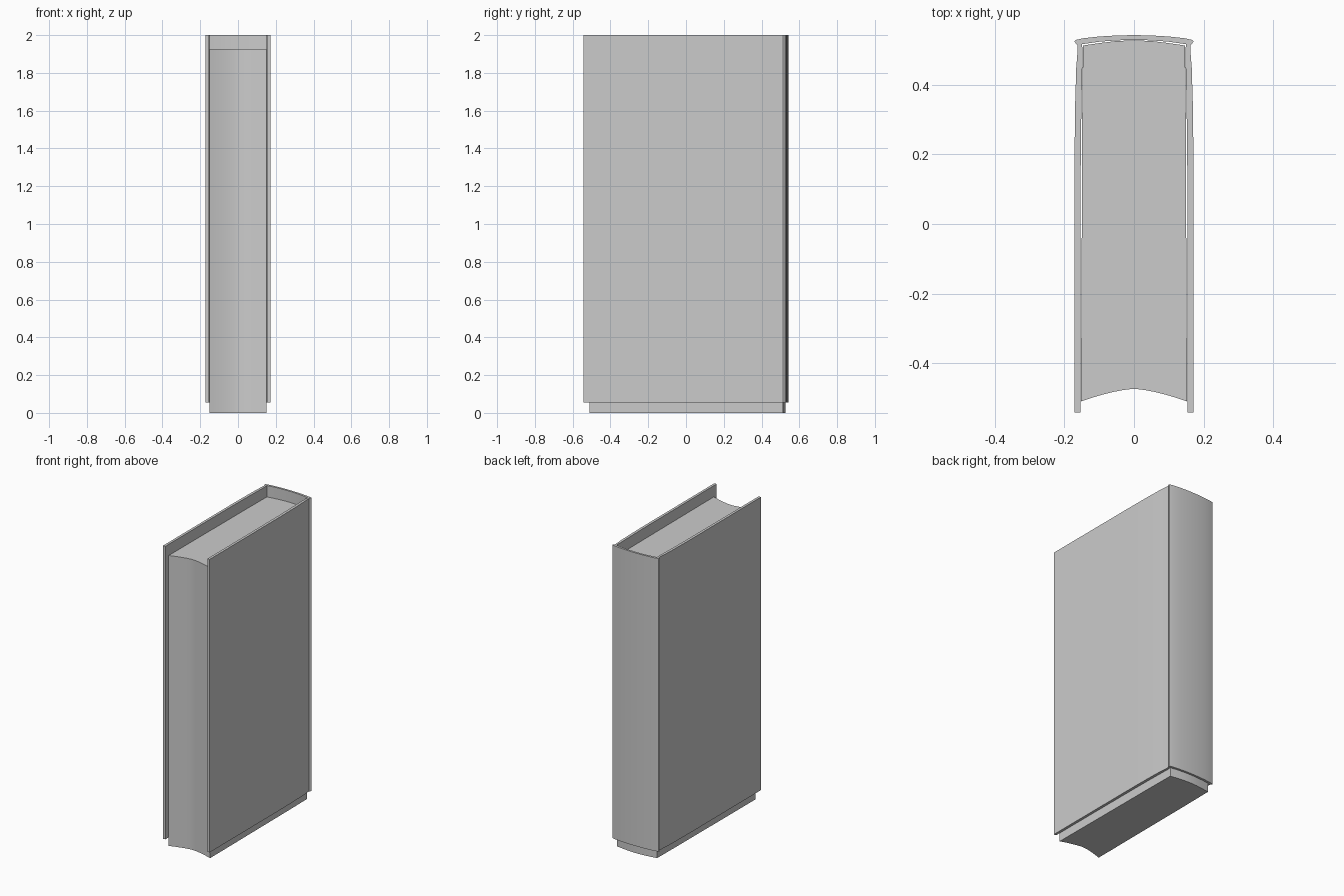
import bpy, bmesh, math

if "Cube" in bpy.data.objects:
    bpy.data.objects.remove(bpy.data.objects["Cube"])


def mirror_path(half):
    """Complete a left-to-centre path with its mirrored right side."""
    return half + [(-x, y) for x, y in reversed(half) if abs(x) > 1e-6]


def extrude_profile(name, outline, z0, z1):
    """Make a capped vertical prism from a plan outline."""
    bm = bmesh.new()
    base = bm.faces.new([bm.verts.new((x, y, z0)) for x, y in outline])
    result = bmesh.ops.extrude_face_region(bm, geom=[base], use_keep_orig=True)
    for v in result["geom"]:
        if isinstance(v, bmesh.types.BMVert):
            v.co.z = z1
    bmesh.ops.recalc_face_normals(bm, faces=bm.faces)
    mesh = bpy.data.meshes.new(name)
    bm.to_mesh(mesh)
    bm.free()
    obj = bpy.data.objects.new(name, mesh)
    bpy.context.collection.objects.link(obj)
    bpy.ops.object.select_all(action="DESELECT")
    bpy.context.view_layer.objects.active = obj
    obj.select_set(True)
    bpy.ops.object.shade_smooth_by_angle(angle=math.radians(30))
    return obj


# Hard cover: two boards, pinched hinge grooves and a rounded spine
outer = mirror_path([
    (-0.171, -0.542), (-0.171, 0.20), (-0.169, 0.35), (-0.166, 0.45),
    (-0.162, 0.500), (-0.162, 0.514), (-0.168, 0.520), (-0.171, 0.525),
    (-0.168, 0.529), (-0.145, 0.534), (-0.10, 0.539), (-0.05, 0.542), (0, 0.543),
])
inner = mirror_path([
    (-0.154, -0.542), (-0.154, -0.20), (-0.153, 0.20), (-0.151, 0.35),
    (-0.148, 0.48), (-0.149, 0.517), (-0.10, 0.524), (-0.05, 0.528), (0, 0.529),
])
extrude_profile("cover", outer + inner[::-1], 0.055, 2.0)

# Page block: hollowed fore edge and rounded back
fore_edge = []
for i in range(17):
    x = -0.152 + 0.304 * i / 16
    fore_edge.append((x, -0.474 - 0.036 * (abs(x) / 0.152) ** 1.5))
back_edge = mirror_path([
    (-0.152, -0.40), (-0.150, 0.0), (-0.149, 0.30), (-0.147, 0.48),
    (-0.147, 0.513), (-0.10, 0.520), (-0.05, 0.526), (0, 0.528),
])
extrude_profile("page_block", fore_edge + back_edge[::-1], 0.0, 1.927)
